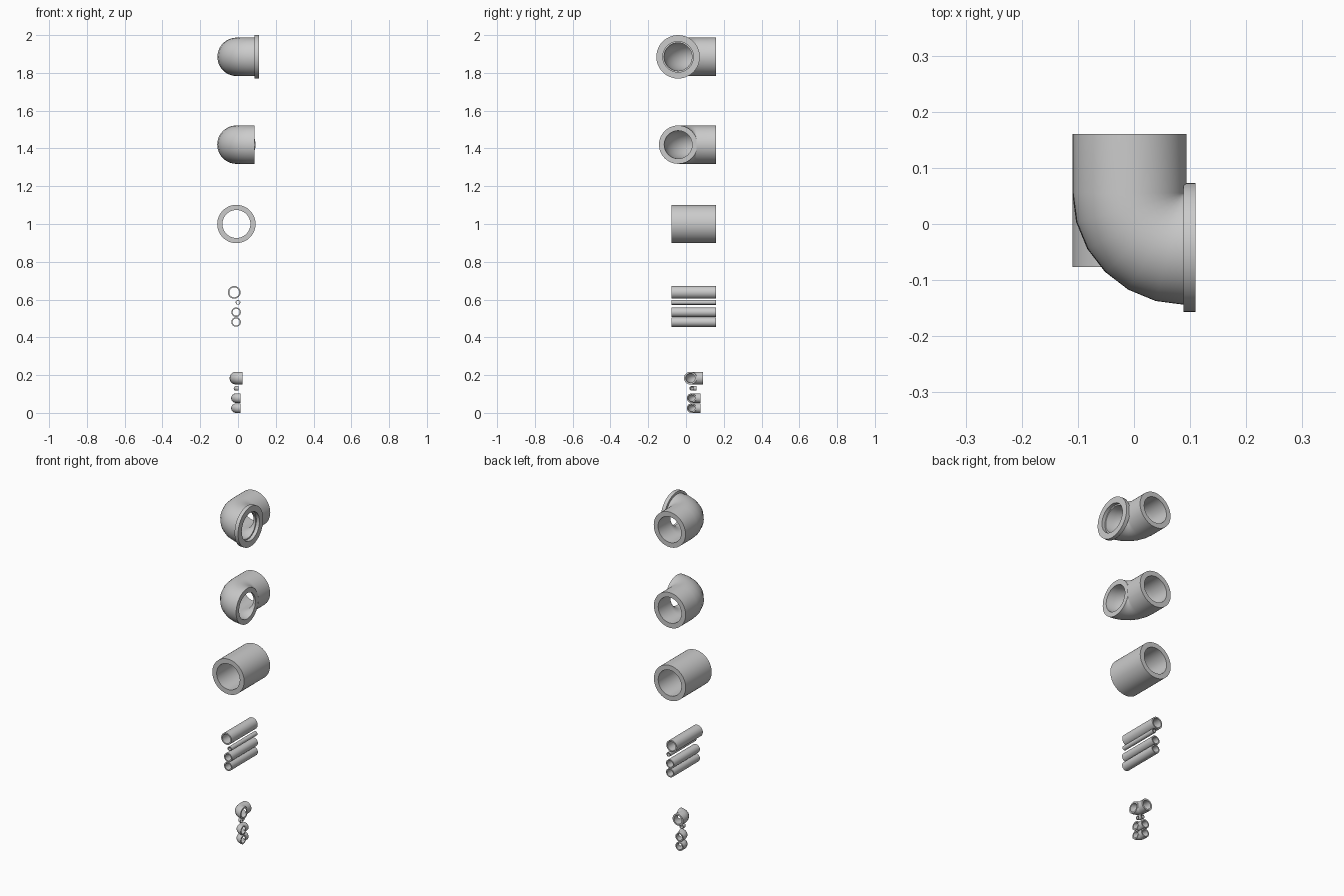
import bpy, bmesh, math
from mathutils import Vector

if "Cube" in bpy.data.objects:
    bpy.data.objects.remove(bpy.data.objects["Cube"])

SIDES = 48


def sweep_tube(name, frames, outer, inner):
    """Hollow tube through (centre, sideways axis) frames lying in the XY plane."""
    bm = bmesh.new()
    rings = []
    for c, side in frames:
        pair = []
        for r in (outer, inner):
            loop = []
            for i in range(SIDES):
                a = 2 * math.pi * i / SIDES
                loop.append(bm.verts.new(c + side * (r * math.cos(a))
                                         + Vector((0, 0, r * math.sin(a)))))
            pair.append(loop)
        rings.append(pair)

    def bridge(a, b):
        for i in range(SIDES):
            j = (i + 1) % SIDES
            bm.faces.new((a[i], a[j], b[j], b[i]))

    for p, q in zip(rings, rings[1:]):
        bridge(p[0], q[0])          # outer wall
        bridge(q[1], p[1])          # bore
    bridge(rings[0][1], rings[0][0])    # end faces
    bridge(rings[-1][0], rings[-1][1])
    bmesh.ops.recalc_face_normals(bm, faces=bm.faces)
    me = bpy.data.meshes.new(name)
    bm.to_mesh(me)
    bm.free()
    ob = bpy.data.objects.new(name, me)
    bpy.context.collection.objects.link(ob)
    bpy.ops.object.select_all(action='DESELECT')
    ob.select_set(True)
    bpy.context.view_layer.objects.active = ob
    bpy.ops.object.shade_smooth_by_angle(angle=math.radians(35))
    return ob


def straight_pipe(name, x, z, outer, inner):
    s = Vector((1, 0, 0))
    sweep_tube(name, [(Vector((x, -0.077, z)), s), (Vector((x, 0.16, z)), s)],
               outer, inner)


def elbow(name, cx, cy, y_end, z, bend, outer, inner):
    """Pipe from +Y turning 90 degrees to +X about bend centre (cx, cy)."""
    frames = [(Vector((cx - bend, y_end, z)), Vector((-1, 0, 0)))]
    for i in range(7):
        a = math.radians(15 * i)
        d = Vector((-math.cos(a), -math.sin(a), 0))
        frames.append((Vector((cx, cy, z)) + d * bend, d))
    sweep_tube(name, frames, outer, inner)


# Large elbows, the top one with a flange
elbow("flanged_elbow", 0.09, 0.055, 0.16, 1.885, 0.0975, 0.1015, 0.074)
s = Vector((0, 1, 0))
sweep_tube("elbow_flange", [(Vector((0.088, -0.042, 1.885)), s),
                            (Vector((0.11, -0.042, 1.885)), s)], 0.115, 0.081)
elbow("large_elbow", 0.088, 0.055, 0.16, 1.42, 0.0965, 0.1015, 0.074)

# Straight pipes
straight_pipe("large_pipe", -0.0085, 1.0, 0.1015, 0.074)
for name, x, z, r, ri in (("medium_pipe", -0.02, 0.638, 0.0335, 0.026),
                          ("thin_pipe", 0.0, 0.585, 0.0125, 0.009),
                          ("small_pipe_upper", -0.01, 0.533, 0.025, 0.0185),
                          ("small_pipe_lower", -0.01, 0.481, 0.025, 0.0185)):
    straight_pipe(name, x, z, r, ri)

# Small elbows
elbow("medium_elbow", 0.023, 0.057, 0.09, 0.184, 0.034, 0.0335, 0.0245)
elbow("thin_elbow", 0.002, 0.043, 0.056, 0.130, 0.0125, 0.0122, 0.009)
for name, z in (("small_elbow_upper", 0.078), ("small_elbow_lower", 0.025)):
    elbow(name, 0.014, 0.054, 0.076, z, 0.025, 0.025, 0.0182)
